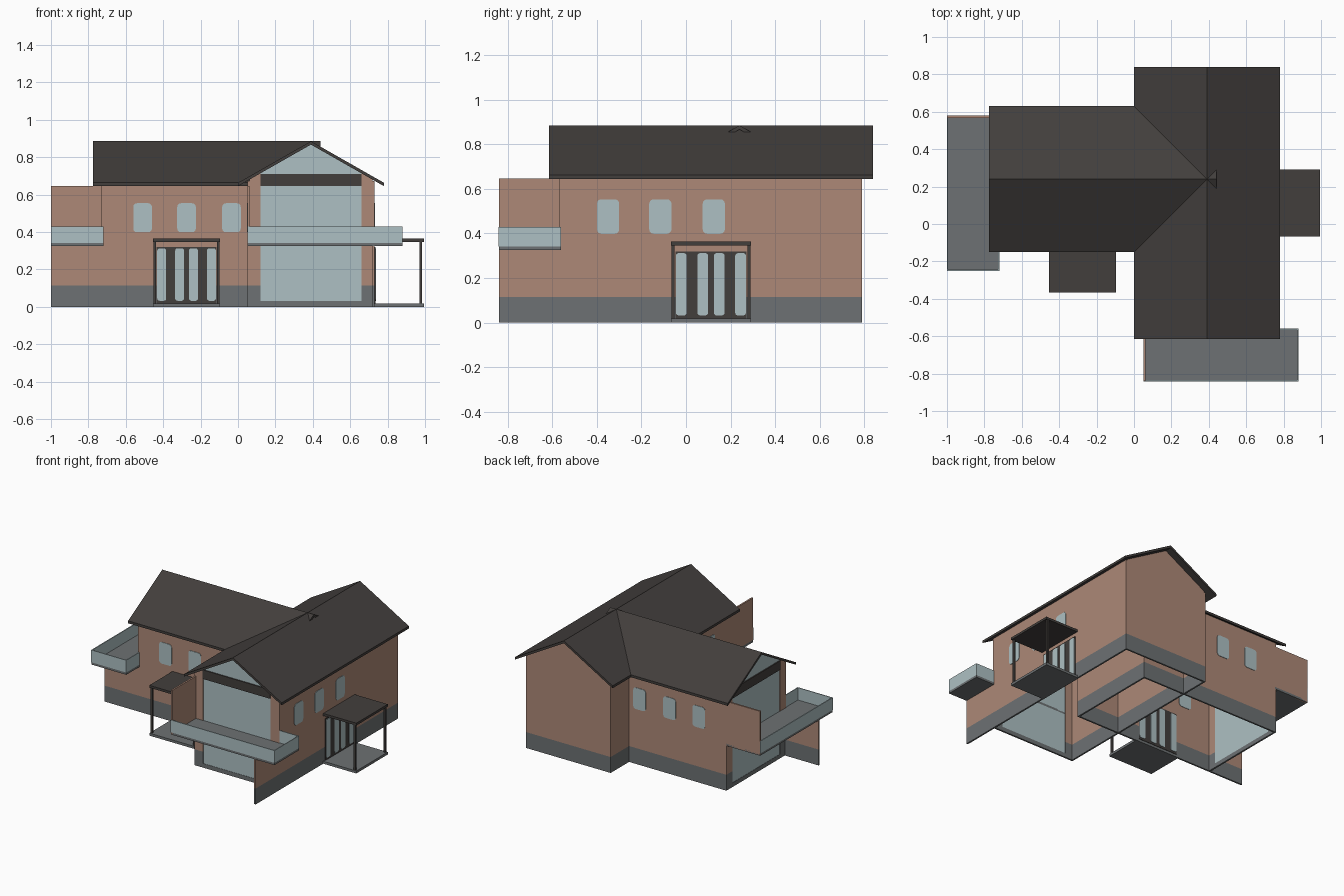
import bpy, bmesh, math
from mathutils import Matrix, Vector

cube = bpy.data.objects.get("Cube")
if cube:
    bpy.data.objects.remove(cube)


def material(name, rgb):
    lin = [((c / 255 + 0.055) / 1.055) ** 2.4 for c in rgb] + [1]
    m = bpy.data.materials.new(name)
    m.use_nodes = True
    m.diffuse_color = lin
    m.node_tree.nodes["Principled BSDF"].inputs["Base Color"].default_value = lin
    return m


BRICK = material("clay wall", (173, 137, 119))
STONE = material("grey stone", (109, 113, 115))
DARK = material("dark roof", (66, 62, 60))
GLASS = material("pale glass", (174, 192, 195))

T = 0.012          # wall thickness
PLINTH = 0.115     # height of the stone base
MID = 0.39         # centre line of a wing
HALF = 0.34        # half width of a wing
FRONT = -0.57      # plane of the glazed gable
RIDGE, SLOPE, ROOF_T = 0.885, 0.569, 0.018
SLAB_Z, RAIL_Z = 0.325, 0.43


def prism(name, pts, axis, pos, depth, mat, place, plinth=False):
    """Extrude a 2D outline (across, up) along x or y, starting at pos."""
    bm = bmesh.new()

    def co(u, v, w):
        return (u, w, v) if axis == "y" else (w, u, v)

    a = [bm.verts.new(co(u, v, pos)) for u, v in pts]
    b = [bm.verts.new(co(u, v, pos + depth)) for u, v in pts]
    bm.faces.new(a)
    bm.faces.new(b)
    for i in range(len(a)):
        j = (i + 1) % len(a)
        bm.faces.new((a[i], a[j], b[j], b[i]))
    bmesh.ops.recalc_face_normals(bm, faces=bm.faces)
    if plinth:
        bmesh.ops.bisect_plane(bm, geom=bm.verts[:] + bm.edges[:] + bm.faces[:],
                               plane_co=(0, 0, PLINTH), plane_no=(0, 0, 1))
        for f in bm.faces:
            f.material_index = int(f.calc_center_median().z < PLINTH)
    bm.transform(place)
    me = bpy.data.meshes.new(name)
    bm.to_mesh(me)
    bm.free()
    me.materials.append(mat)
    if plinth:
        me.materials.append(STONE)
    ob = bpy.data.objects.new(name, me)
    bpy.context.collection.objects.link(ob)
    return ob


def rect(u0, u1, v0, v1):
    return [(u0, v0), (u1, v0), (u1, v1), (u0, v1)]


def box(name, x0, x1, y0, y1, z0, z1, mat, place, plinth=False):
    return prism(name, rect(x0, x1, z0, z1), "y", y0, y1 - y0, mat, place, plinth)


def rounded(u, v, w, h, r):
    """Rectangle with rounded corners about a centre."""
    pts = []
    for k, (sx, sy) in enumerate([(1, 1), (-1, 1), (-1, -1), (1, -1)]):
        for s in range(4):
            a = math.pi / 2 * (k + s / 3)
            pts.append((u + sx * (w / 2 - r) + r * math.cos(a),
                        v + sy * (h / 2 - r) + r * math.sin(a)))
    return pts


def under(x):
    """Height of the roof's underside."""
    return RIDGE - ROOF_T - SLOPE * abs(x - MID)


def wing(label, back, roof_back, place):
    x0, x1 = MID - HALF, MID + HALF
    g0, g1 = MID - 0.27, MID + 0.27

    # Long walls with three windows each
    for side, x in (("right", x0), ("left", x1 - T)):
        box(f"{label}_{side}_wall", x, x + T, FRONT, back, 0, under(x0), BRICK, place, True)
        for n, y in enumerate((-0.35, -0.115, 0.125)):
            prism(f"{label}_{side}_window_{n + 1}", rounded(y, 0.476, 0.1, 0.155, 0.02),
                  "x", x - 0.003, T + 0.006, GLASS, place)

    # Plain rear gable
    gable = [(x0 + T, 0), (x1 - T, 0), (x1 - T, under(x1 - T)), (MID, under(MID)),
             (x0 + T, under(x0 + T))]
    prism(f"{label}_rear_gable", gable, "y", back - T, T, BRICK, place, True)

    # Glazed front gable between two piers
    for side, a, b in (("right", x0 + T, g0), ("left", g1, x1 - T)):
        prism(f"{label}_{side}_pier", [(a, 0), (b, 0), (b, under(b)), (a, under(a))],
              "y", FRONT, T, BRICK, place, True)
    box(f"{label}_sill", g0, g1, FRONT, FRONT + T, 0, 0.03, STONE, place)
    pane = [(g0, 0.03), (g1, 0.03), (g1, under(g1)), (MID, under(MID)), (g0, under(g0))]
    prism(f"{label}_gable_glass", pane, "y", FRONT + 0.002, T - 0.004, GLASS, place)
    box(f"{label}_gable_beam", g0, g1, FRONT - 0.006, FRONT + T + 0.004, 0.645, 0.71, DARK, place)

    # Pitched roof
    e0, e1 = MID - 0.39, MID + 0.39
    roof = [(e0, under(e0)), (MID, under(MID)), (e1, under(e1)),
            (e1, under(e1) + ROOF_T), (MID, RIDGE), (e0, under(e0) + ROOF_T)]
    prism(f"{label}_roof", roof, "y", -0.615, roof_back + 0.615, DARK, place)

    # Balcony with one tall screen wall above and one support wall below
    out, end, top = -0.84, 0.88, SLAB_Z + 0.016
    box(f"{label}_balcony_floor", x0, end, out, FRONT + 0.01, SLAB_Z, top, STONE, place)
    box(f"{label}_screen_wall", x0, x0 + T, out, FRONT, SLAB_Z, 0.646, BRICK, place)
    box(f"{label}_support_wall", x1 - T, x1, out, FRONT, 0, SLAB_Z, BRICK, place, True)
    r = 0.006
    box(f"{label}_front_rail", x0, end, out - 0.001, out + r, top, RAIL_Z, GLASS, place)
    box(f"{label}_end_rail", end - r, end, out + r, FRONT + 0.01, top, RAIL_Z, GLASS, place)
    box(f"{label}_return_rail", x1, end - r, FRONT + 0.004, FRONT + 0.01, top, RAIL_Z, GLASS, place)


def porch(label, place):
    """Porch on the plane y = 0, standing out towards -y."""
    w, d = 0.18, 0.265
    box(f"{label}_floor", -w, w, -d, 0, 0, 0.018, STONE, place)
    box(f"{label}_roof", -w, w, -d, 0, 0.347, 0.364, DARK, place)
    for side, x in (("right", -0.17), ("left", 0.17)):
        box(f"{label}_{side}_post", x - 0.007, x + 0.007, -d + 0.01, -d + 0.024,
            0.018, 0.347, DARK, place)
    box(f"{label}_door", -0.16, 0.16, -0.006, T + 0.003, 0.018, 0.32, DARK, place)
    for n, x in enumerate((-0.133, -0.037, 0.037, 0.133)):
        prism(f"{label}_door_pane_{n + 1}", rounded(x, 0.172, 0.048, 0.28, 0.012),
              "y", -0.009, T + 0.015, GLASS, place)


def placed(x, y, degrees):
    return Matrix.Translation(Vector((x, y, 0))) @ Matrix.Rotation(math.radians(degrees), 4, "Z")


wing("main_wing", 0.79, 0.84, Matrix.Identity(4))
wing("side_wing", 0.56, 0.60, placed(-0.16, 0.63, -90))
porch("front_porch", placed(-0.275, -0.10, 0))
porch("side_porch", placed(MID + HALF, 0.112, 90))
